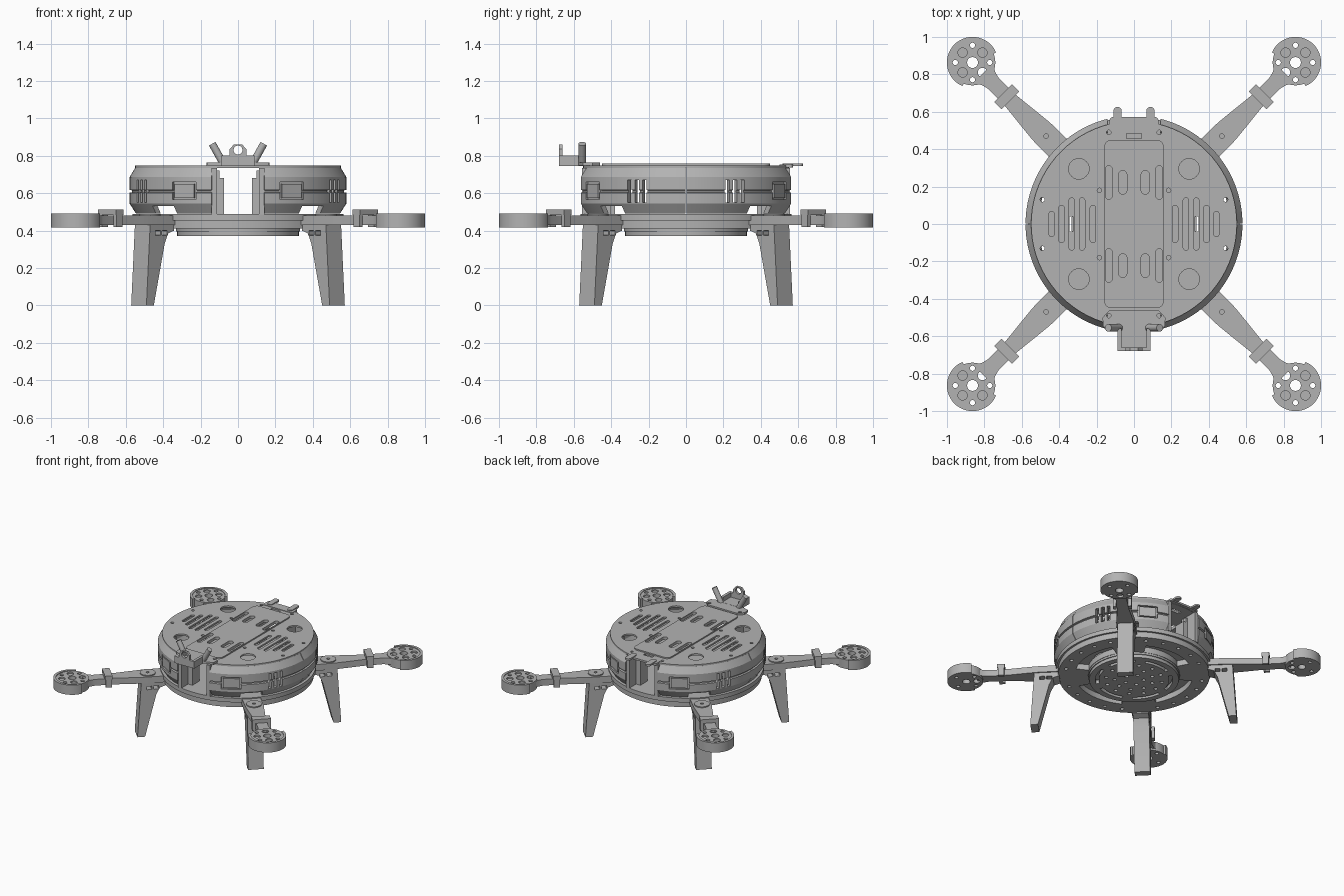
import bpy, bmesh
from math import sin, cos, pi, radians
from mathutils import Matrix, Vector

if "Cube" in bpy.data.objects:
    bpy.data.objects.remove(bpy.data.objects["Cube"])

grey = bpy.data.materials.new("plain_grey")
grey.use_nodes = True
grey.diffuse_color = (0.45, 0.45, 0.45, 1)
grey.node_tree.nodes["Principled BSDF"].inputs["Base Color"].default_value = (0.45, 0.45, 0.45, 1)

DIAG = Matrix.Rotation(pi / 4, 4, 'Z')
UPRIGHT = Matrix.Rotation(pi / 2, 4, 'X')


def finish(ob, mirror=""):
    """Clean, shade and colour a mesh; mirror it across the named axes."""
    bm = bmesh.new()
    bm.from_mesh(ob.data)
    bmesh.ops.remove_doubles(bm, verts=bm.verts, dist=0.0001)
    bmesh.ops.recalc_face_normals(bm, faces=bm.faces)
    bm.to_mesh(ob.data)
    bm.free()
    ob.data.materials.clear()
    ob.data.materials.append(grey)
    bpy.ops.object.select_all(action='DESELECT')
    ob.select_set(True)
    bpy.context.view_layer.objects.active = ob
    bpy.ops.object.shade_smooth_by_angle(angle=radians(25))
    if mirror:
        mod = ob.modifiers.new("mirror", 'MIRROR')
        mod.use_axis = ["x" in mirror, "y" in mirror, False]
    return ob


def add_mesh(name, bm):
    me = bpy.data.meshes.new(name)
    bm.to_mesh(me)
    bm.free()
    ob = bpy.data.objects.new(name, me)
    bpy.context.collection.objects.link(ob)
    return ob


def rounded(cx, cy, hx, hy, r, n=8):
    """Rounded rectangle outline; a circle or a slot when r fills it."""
    pts = []
    for k, (sx, sy) in enumerate([(1, 1), (-1, 1), (-1, -1), (1, -1)]):
        for i in range(n + 1):
            a = (k + i / n) * pi / 2
            p = (cx + sx * (hx - r) + r * cos(a), cy + sy * (hy - r) + r * sin(a))
            if all(abs(p[0] - q[0]) + abs(p[1] - q[1]) > 1e-5 for q in pts):
                pts.append(p)
    return pts


def circle(x, y, r, n=6):
    return rounded(x, y, r, r, r, n)


def arc_band(r0, r1, a0, a1, cx=0, n=24):
    angles = [radians(a0 + (a1 - a0) * i / n) for i in range(n + 1)]
    return ([(cx + r1 * cos(a), r1 * sin(a)) for a in angles]
            + [(cx + r0 * cos(a), r0 * sin(a)) for a in reversed(angles)])


def plate(name, outline, holes, z0, z1, matrix=Matrix(), mirror=""):
    """Flat outline with holes, extruded from z0 to z1 and then placed."""
    cu = bpy.data.curves.new(name, 'CURVE')
    cu.dimensions = '2D'
    cu.fill_mode = 'BOTH'
    cu.extrude = (z1 - z0) / 2
    for pts in [outline] + holes:
        sp = cu.splines.new('POLY')
        sp.points.add(len(pts) - 1)
        for p, q in zip(sp.points, pts):
            p.co = (q[0], q[1], 0, 1)
        sp.use_cyclic_u = True
    ob = bpy.data.objects.new(name, cu)
    bpy.context.collection.objects.link(ob)
    bpy.ops.object.select_all(action='DESELECT')
    ob.select_set(True)
    bpy.context.view_layer.objects.active = ob
    bpy.ops.object.convert(target='MESH')
    ob = bpy.context.view_layer.objects.active
    ob.data.transform(matrix @ Matrix.Translation((0, 0, (z0 + z1) / 2)))
    return finish(ob, mirror)


def add_box(bm, lo, hi, matrix=Matrix()):
    lo, hi = Vector(lo), Vector(hi)
    bmesh.ops.create_cube(bm, size=1, matrix=matrix @ Matrix.Translation((lo + hi) / 2)
                          @ Matrix.Diagonal((*(hi - lo), 1)))


def box(name, lo, hi, matrix=Matrix(), mirror=""):
    bm = bmesh.new()
    add_box(bm, lo, hi, matrix)
    return finish(add_mesh(name, bm), mirror)


def both(points):
    return [(sx * x, sy * y) for x, y in points for sx in (1, -1) for sy in (1, -1)]


# Body shell: one revolved quarter, cut and mirrored
profile = [(.55, .735), (.58, .685), (.58, .618), (.567, .615), (.567, .605), (.58, .602),
           (.58, .545), (.545, .49), (.51, .49), (.545, .55), (.545, .68), (.515, .735)]
bm = bmesh.new()
rings = []
for i in range(29):
    a = radians(0.25 + 75.6 * i / 28)
    rings.append([bm.verts.new((r * cos(a), r * sin(a), z)) for r, z in profile])
for r0, r1 in zip(rings, rings[1:]):
    for j in range(len(profile)):
        bm.faces.new((r0[j], r1[j], r1[j - 1], r0[j - 1]))
bm.faces.new(rings[0])
bm.faces.new(rings[-1])
bmesh.ops.recalc_face_normals(bm, faces=bm.faces)
shell = add_mesh("body_shell", bm)

WINDOW = Matrix.Rotation(radians(60), 4, 'Z')
bm = bmesh.new()
for a in (22.5, 27, 31.5):
    add_box(bm, (.45, -.012, .55), (.65, .012, .67), Matrix.Rotation(radians(a), 4, 'Z'))
add_box(bm, (.562, -.072, .565), (.65, .072, .66), WINDOW)
add_box(bm, (.4, -.08, .46), (.65, .08, .53), DIAG)
cutter = add_mesh("shell_cutter", bm)
cutter.hide_render = True
mod = shell.modifiers.new("cut", 'BOOLEAN')
mod.object = cutter
mod.solver = 'EXACT'
bpy.context.view_layer.objects.active = shell
bpy.ops.object.modifier_apply(modifier="cut")
bpy.data.objects.remove(cutter)
finish(shell, "xy")
box("window_panel", (.55, -.06, .575), (.577, .06, .65), WINDOW, "xy")

# Channel walls at the open front and back
box("channel_wall", (.112, .40, .487), (.142, .555, .735), mirror="xy")
box("channel_guide", (.075, .38, .487), (.098, .47, .68), mirror="xy")
box("channel_flange", (.098, .44, .487), (.112, .47, .72), mirror="xy")

# Top cover with vents, round ports and screw holes
mid_slots = [rounded(x, y, w, h, w) for x, w, h in ((.135, .018, .09), (.06, .022, .063))
             for x, y in both([(x, .222)])]
vents = [rounded(s * x, 0, .014, h, .014) for s in (1, -1) for x, h in
         ((.22, .1), (.277, .14), (.333, .14), (.388, .1), (.44, .068))]
ports = [circle(x, y, .055) for x, y in both([(.295, .295)])]
screws = [circle(x, y, .012, 3) for x, y in both([(.49, .13), (.185, .18), (.135, .49)])]
plate("top_cover", circle(0, 0, .55, 20),
      mid_slots + vents + ports + screws + [rounded(0, .47, .04, .014, .002, 1)], .735, .748)
plate("centre_panel", rounded(0, 0, .16, .45, .04), mid_slots, .748, .758)
plate("rear_tab", rounded(0, .535, .13, .036, .015), [], .737, .752)
plate("rear_prong", rounded(.088, .57, .022, .055, .02), [], .744, .758, mirror="x")

# Lower hull: floor, slotted ring and bottom disc
floor_holes = [rounded(s * .335, 0, .009, .04, .003, 2) for s in (1, -1)]
floor_holes += [circle(x, y, .012, 3) for x, y in both([(.49, .13)])]
plate("floor_plate", circle(0, 0, .565, 20), floor_holes, .455, .488)
ring_slots = [arc_band(.335, .43, a - 28, a + 28) for a in range(0, 360, 90)]
ring_holes = [circle(.5 * cos(radians(a)), .5 * sin(radians(a)), .014, 3)
              for a in range(0, 360, 15) if a % 90 != 45]
plate("lower_ring", circle(0, 0, .55, 20), ring_slots + ring_holes, .41, .455)
disc_slots = [arc_band(.255, .28, a + 8, a + 52) for a in range(0, 360, 60)]
disc_holes = [circle(r * cos(2 * pi * i / n), r * sin(2 * pi * i / n), .014, 3)
              for r, n in ((.07, 5), (.14, 9), (.205, 12)) for i in range(n)]
plate("bottom_disc", circle(0, 0, .325, 16), disc_slots + disc_holes, .37, .40)
plate("bottom_disc_lip", circle(0, 0, .332, 16), [circle(0, 0, .3, 16)], .395, .412)

# Arms
edge = [(.46, .07), (.70, .066), (.80, .056), (.92, .043), (1.06, .04), (1.10, .05), (1.14, .075)]
screw = [circle(.665, 0, .012, 3)]
plate("arm", edge + [(u, -v) for u, v in reversed(edge)], screw, .43, .48, DIAG, "xy")
plate("arm_boss", circle(.665, 0, .056), screw, .478, .488, DIAG, "xy")
box("arm_clamp_top", (.935, -.068, .482), (.99, .068, .512), DIAG, "xy")
for s, side in ((1, "outer"), (-1, "inner")):
    lo, hi = sorted((s * .044, s * .068))
    box("arm_clamp_" + side, (.94, lo, .42), (.985, hi, .484), DIAG, "xy")

# Motor mounts: through holes, blind recesses and a partial rim
MOUNT = DIAG @ Matrix.Translation((1.221, 0, 0))


def polar_holes(dist, r, angles):
    return [circle(dist * cos(radians(a)), dist * sin(radians(a)), r, 4) for a in angles]


through = [circle(0, 0, .029)] + polar_holes(.092, .014, (45, 135, 225, 315))
through += polar_holes(.075, .025, (180,))
blind = polar_holes(.075, .025, (0, 90, 270))
plate("motor_mount_base", circle(0, 0, .122, 12), through, .415, .476, MOUNT, "xy")
plate("motor_mount_face", circle(0, 0, .122, 12), through + blind, .476, .487, MOUNT, "xy")
plate("motor_mount_rim", arc_band(.117, .137, -112, 112, n=36), [], .415, .492, MOUNT, "xy")

# Legs
leg = [(.694, 0), (.75, 0), (.722, .43), (.54, .43), (.54, .40), (.585, .385), (.612, .33)]
leg_holes = [rounded(u, .387, .019, .013, .002, 1) for u in (.663, .612)]
plate("leg", leg, leg_holes, -.0575, .0575, DIAG @ UPRIGHT, "xy")

# Front sensor bracket
ear = [(-.13, -.46), (.13, -.46), (.168, -.5), (.165, -.55), (.09, -.575),
       (-.09, -.575), (-.165, -.55), (-.168, -.5)]
plate("bracket_base", ear, [circle(s * .135, -.49, .012, 3) for s in (1, -1)], .748, .764)
box("bracket_tray", (-.088, -.68, .745), (.088, -.55, .765))
box("bracket_side", (.066, -.68, .764), (.088, -.56, .80), mirror="x")
box("bracket_front", (-.088, -.68, .764), (.088, -.66, .80))
post = [(-.045, .795), (.045, .795), (.045, .835), (.022, .86), (-.022, .86), (-.045, .835)]
plate("bracket_post", post, [circle(0, .83, .024)], .66, .68, UPRIGHT)

# Splayed antenna tubes
start, end = Vector((.078, -.555, .757)), Vector((.138, -.555, .864))
axis = end - start
bm = bmesh.new()
bmesh.ops.create_cone(bm, cap_ends=True, segments=20, radius1=.02, radius2=.02, depth=axis.length,
                      matrix=Matrix.Translation((start + end) / 2)
                      @ axis.to_track_quat('Z', 'Y').to_matrix().to_4x4())
finish(add_mesh("antenna_tube", bm), "x")
